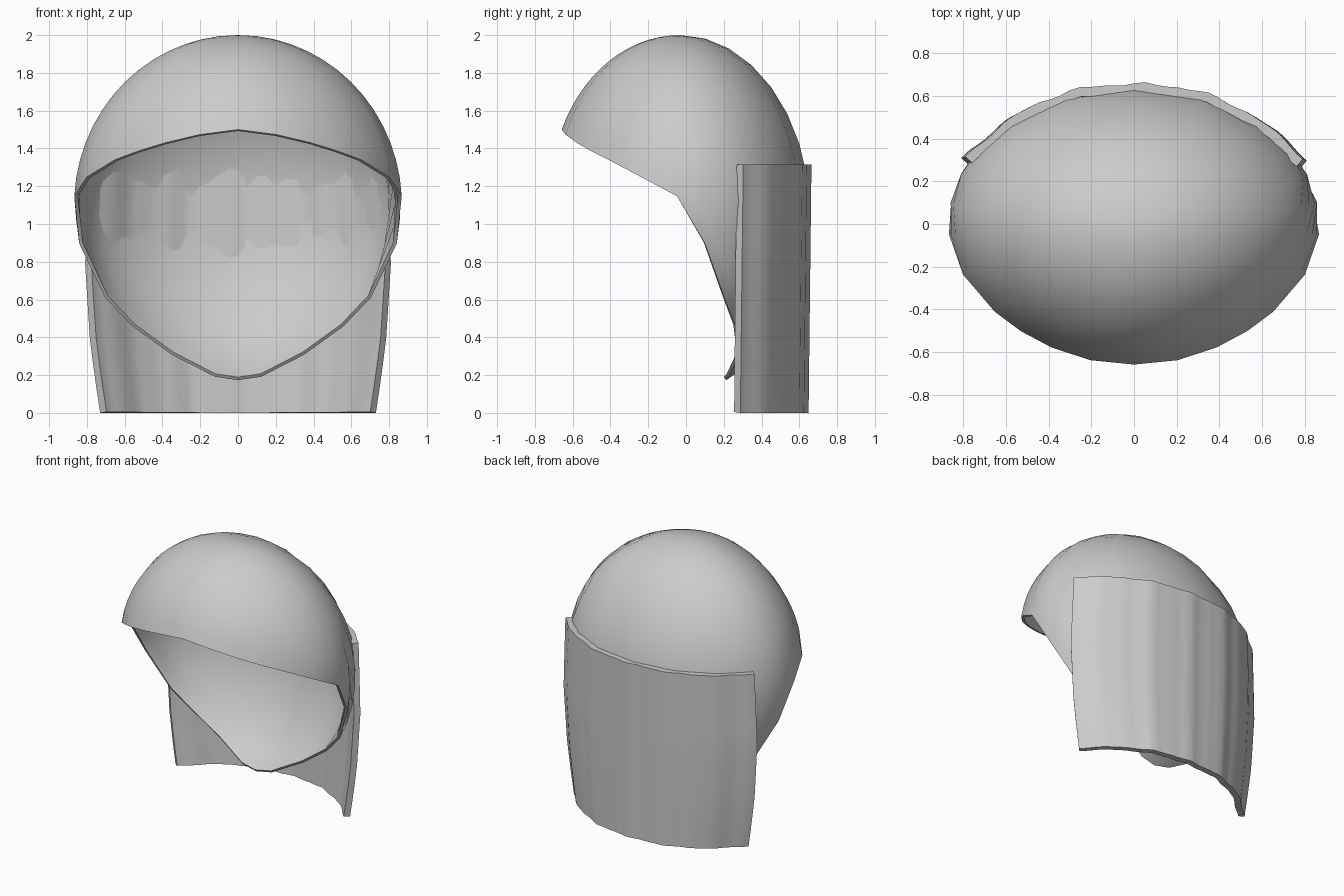
import bpy
import math

if "Cube" in bpy.data.objects:
    bpy.data.objects.remove(bpy.data.objects["Cube"])


def interp(table, t):
    """Linear lookup in a list of (key, value) pairs."""
    for (a, va), (b, vb) in zip(table, table[1:]):
        if t <= b:
            return va + (vb - va) * (t - a) / (b - a)
    return table[-1][1]


def make_object(name, verts, faces, thickness):
    mesh = bpy.data.meshes.new(name)
    mesh.from_pydata(verts, [], faces)
    obj = bpy.data.objects.new(name, mesh)
    bpy.context.collection.objects.link(obj)
    mod = obj.modifiers.new("thickness", 'SOLIDIFY')
    mod.thickness = thickness
    mod.offset = -1
    bpy.ops.object.select_all(action='DESELECT')
    obj.select_set(True)
    bpy.context.view_layer.objects.active = obj
    bpy.ops.object.modifier_apply(modifier=mod.name)
    bpy.ops.object.shade_smooth_by_angle(angle=math.radians(45))
    return obj


# Domed shell: ellipsoid meridians, each ending at the slanted face opening
# (azimuth from the front, polar angle of the rim), in degrees
half_rim = [(0, 63.6), (15, 65.5), (28.6, 68.5), (40, 71.5), (51, 74.5),
            (69, 80.5), (86, 87), (99, 102), (111, 120), (122, 131),
            (137, 144), (158, 158), (180, 161)]
rim = half_rim + [(360 - p, t) for p, t in half_rim[-2:0:-1]]
ROWS, COLS = 14, len(rim)
CENTRE_Z = 1.1


def shell_point(phi, theta):
    front = max(0, math.cos(phi))
    depth = 0.655 + 0.065 * front ** 4
    height = 0.9 if math.cos(theta) > 0 else 0.98
    lean = -0.03 * max(0, math.cos(theta))
    return (0.87 * math.sin(theta) * math.sin(phi),
            -depth * math.sin(theta) * math.cos(phi) + lean,
            CENTRE_Z + height * math.cos(theta))


verts = [shell_point(0, 0)]
for i in range(1, ROWS + 1):
    for p, t in rim:
        verts.append(shell_point(math.radians(p), math.radians(t) * i / ROWS))
faces = []
for j in range(COLS):
    k = (j + 1) % COLS
    faces.append((0, 1 + j, 1 + k))
    for i in range(ROWS - 1):
        a, b = 1 + i * COLS, 1 + (i + 1) * COLS
        faces.append((a + j, b + j, b + k, a + k))
make_object("domed_shell", verts, faces, 0.02)

# Back curtain: curved, lightly rippled sheet hanging behind the shell
width = [(0, 0.73), (0.2, 0.76), (0.4, 0.785), (0.8, 0.81), (1.32, 0.79)]
N, M = 48, 10
verts, faces = [], []
for i in range(M + 1):
    z = 1.315 * (1 - i / M)
    for j in range(N + 1):
        u = math.sin(math.pi / 2 * (1 - 2 * j / N))
        ripple = 0.006 * math.sin(17 * u + 0.6) + 0.004 * math.sin(31 * u)
        y = 0.295 + 0.015 * z / 1.3 + 0.345 * (1 - abs(u) ** 2.4) + ripple
        verts.append((u * interp(width, z), y, z))
for i in range(M):
    for j in range(N):
        a, b = i * (N + 1) + j, (i + 1) * (N + 1) + j
        faces.append((a, b, b + 1, a + 1))
make_object("back_curtain", verts, faces, 0.045)
